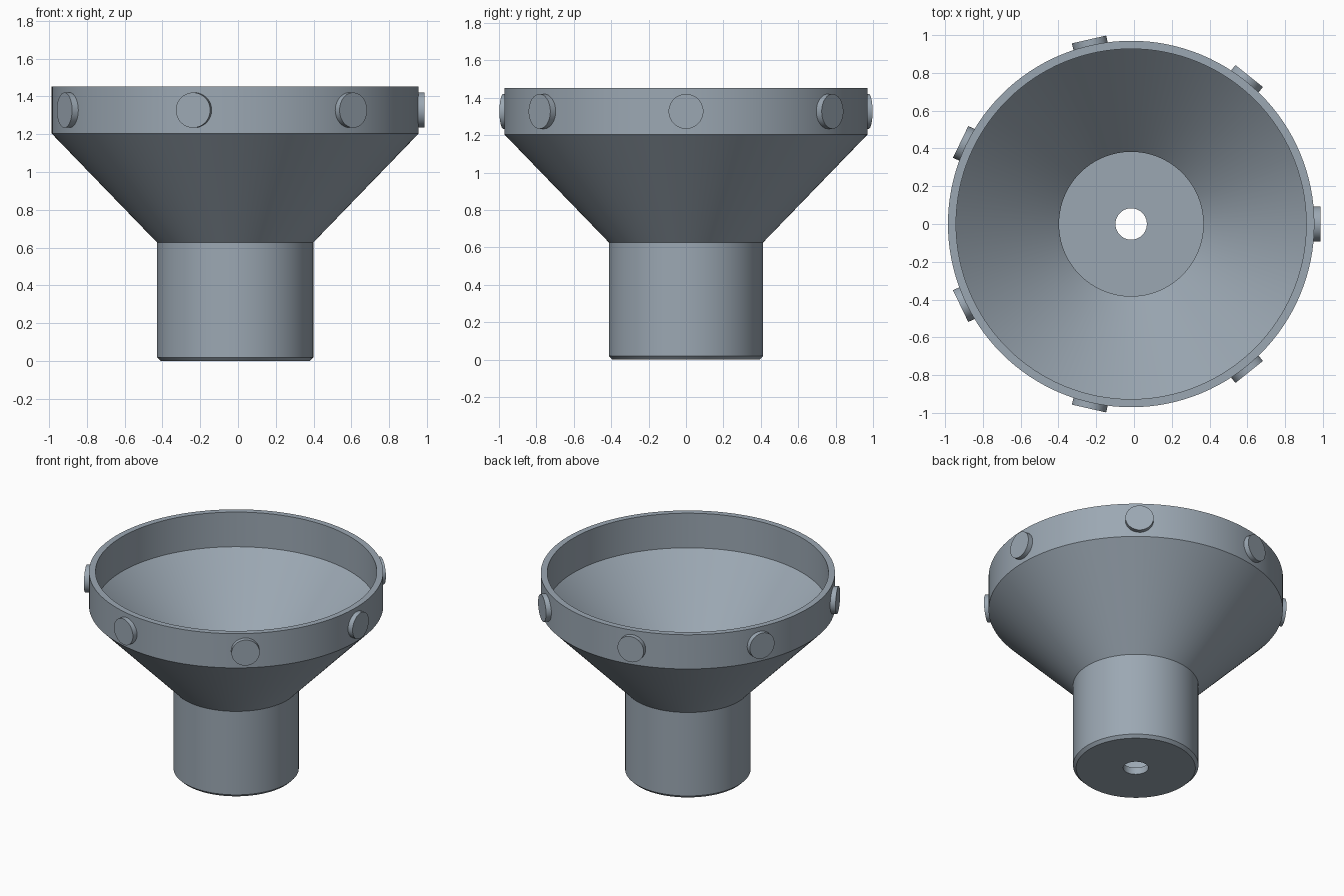
import bpy, bmesh, math
from mathutils import Matrix, Vector

cube = bpy.data.objects.get("Cube")
if cube:
    bpy.data.objects.remove(cube, do_unlink=True)

CENTRE_X = -0.015
BUTTONS = 7

steel = bpy.data.materials.new("blue grey metal")
steel.use_nodes = True
colour = (0.33, 0.39, 0.45, 1)
steel.diffuse_color = colour
steel.node_tree.nodes["Principled BSDF"].inputs["Base Color"].default_value = colour


def finish(name, bm):
    bmesh.ops.recalc_face_normals(bm, faces=bm.faces)
    mesh = bpy.data.meshes.new(name)
    bm.to_mesh(mesh)
    bm.free()
    mesh.materials.append(steel)
    obj = bpy.data.objects.new(name, mesh)
    bpy.context.collection.objects.link(obj)
    bpy.ops.object.select_all(action="DESELECT")
    obj.select_set(True)
    bpy.context.view_layer.objects.active = obj
    bpy.ops.object.shade_smooth_by_angle(angle=math.radians(30))
    return obj


def lathe(name, profile, steps=128):
    bm = bmesh.new()
    verts = [bm.verts.new((r, 0, z)) for r, z in profile]
    edges = [bm.edges.new((v, verts[(i + 1) % len(verts)])) for i, v in enumerate(verts)]
    bmesh.ops.spin(bm, geom=verts + edges, axis=(0, 0, 1), cent=(0, 0, 0),
                   angle=math.tau, steps=steps)
    bmesh.ops.remove_doubles(bm, verts=bm.verts, dist=0.0001)
    bmesh.ops.translate(bm, verts=bm.verts, vec=(CENTRE_X, 0, 0))
    return finish(name, bm)


# Hollow funnel: chamfered neck, flared cone, upright rim, floor with a hole
lathe("funnel_body", [
    (0.083, 0), (0.393, 0), (0.413, 0.02), (0.413, 0.627),
    (0.97, 1.203), (0.97, 1.452), (0.927, 1.452), (0.927, 1.2),
    (0.382, 0.64), (0.382, 0.05), (0.083, 0.05),
])

# Round buttons spaced evenly around the rim
for i in range(BUTTONS):
    turn = Matrix.Rotation(math.tau * i / BUTTONS, 4, "Z")
    place = (Matrix.Translation((CENTRE_X, 0, 1.327)) @ turn
             @ Matrix.Translation((0.981, 0, 0)) @ Matrix.Rotation(math.pi / 2, 4, "Y"))
    bm = bmesh.new()
    bmesh.ops.create_cone(bm, cap_ends=True, segments=48, radius1=0.093,
                          radius2=0.093, depth=0.042, matrix=place)
    finish(f"rim_button_{i + 1}", bm)
